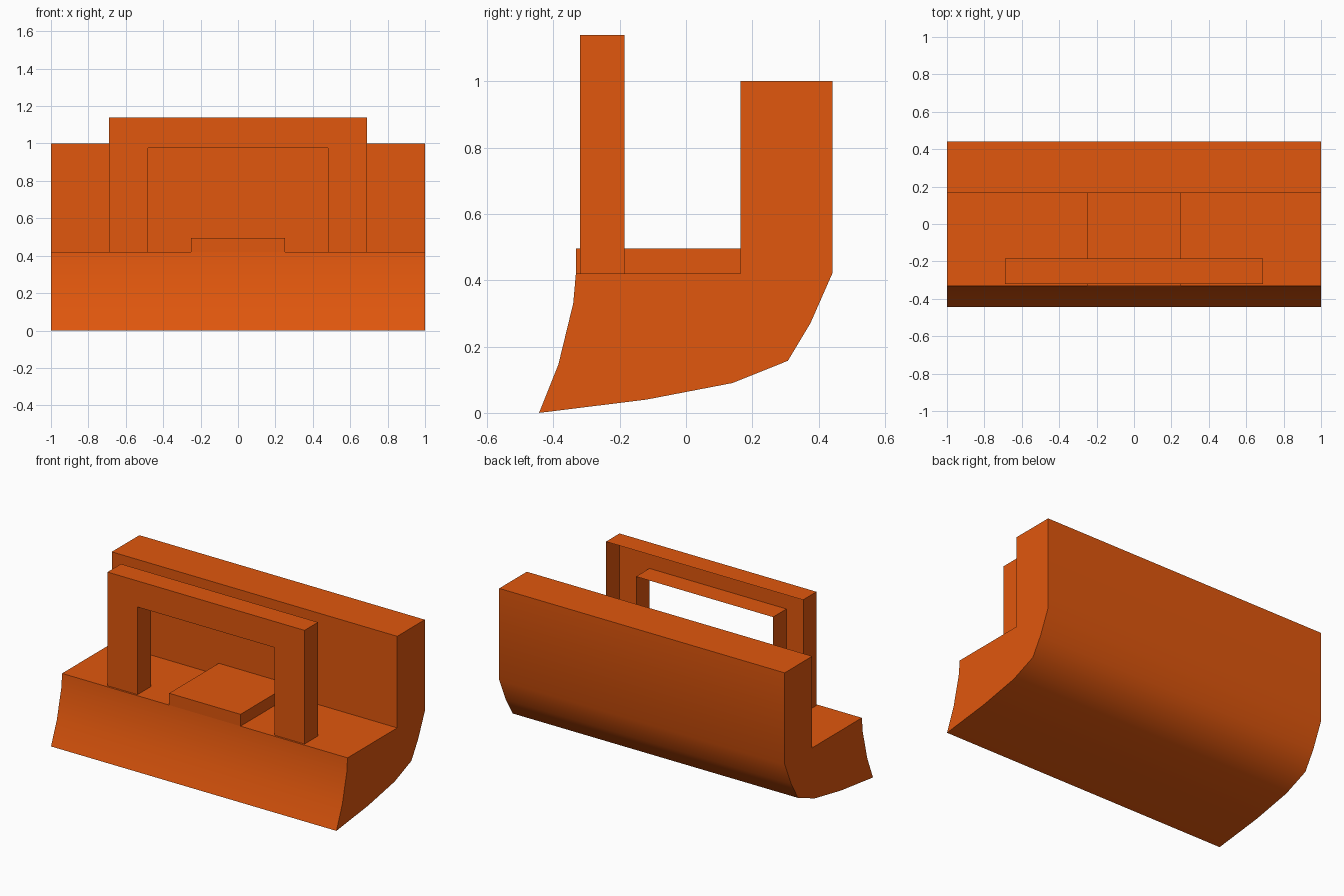
import bpy, bmesh, math
from mathutils import Vector

if "Cube" in bpy.data.objects:
    bpy.data.objects.remove(bpy.data.objects["Cube"])

orange = bpy.data.materials.new("burnt orange")
orange.diffuse_color = (0.75, 0.095, 0.004, 1)
orange.use_nodes = True
orange.node_tree.nodes["Principled BSDF"].inputs["Base Color"].default_value = orange.diffuse_color


def finish(bm, name, smooth_angle=None):
    mesh = bpy.data.meshes.new(name)
    bm.to_mesh(mesh)
    bm.free()
    mesh.materials.append(orange)
    obj = bpy.data.objects.new(name, mesh)
    bpy.context.collection.objects.link(obj)
    if smooth_angle:
        bpy.ops.object.select_all(action='DESELECT')
        obj.select_set(True)
        bpy.context.view_layer.objects.active = obj
        bpy.ops.object.shade_smooth_by_angle(angle=smooth_angle)
    return obj


def extrude(bm, points, axis_vec):
    """Make one polygon and sweep it; returns the start cap and end cap."""
    start = bm.faces.new([bm.verts.new(p) for p in points])
    geom = bmesh.ops.extrude_face_region(bm, geom=[start], use_keep_orig=True)["geom"]
    bmesh.ops.translate(bm, verts=[g for g in geom if isinstance(g, bmesh.types.BMVert)], vec=axis_vec)
    end = [g for g in geom if isinstance(g, bmesh.types.BMFace)][0]
    return start, end


# Curved body: side profile (y, z) swept along x
FLOOR, BACK = 0.42, 0.165
profile = [(-0.443, 0), (-0.385, 0.145), (-0.34, 0.33), (-0.332, FLOOR),
           (BACK, FLOOR), (BACK, 1.0), (0.441, 1.0), (0.441, FLOOR),
           (0.375, 0.27), (0.307, 0.157), (0.14, 0.09), (-0.12, 0.04)]
bm = bmesh.new()
extrude(bm, [(-1, y, z) for y, z in profile], (2, 0, 0))

# Raised pad: cut out the middle of the floor and lift it
for x in (-0.25, 0.25):
    floor = [f for f in bm.faces if abs(f.calc_center_median().z - FLOOR) < 1e-4
             and f.calc_center_median().y < BACK and abs(f.normal.z) > 0.9 or
             all(abs(v.co.z - FLOOR) < 1e-4 for v in f.verts)]
    geom = floor + list({e for f in floor for e in f.edges}) + list({v for f in floor for v in f.verts})
    bmesh.ops.bisect_plane(bm, geom=geom, plane_co=(x, 0, 0), plane_no=(1, 0, 0))
pad = [f for f in bm.faces if all(abs(v.co.z - FLOOR) < 1e-4 for v in f.verts)
       and abs(f.calc_center_median().x) < 0.1]
geom = bmesh.ops.extrude_face_region(bm, geom=pad)["geom"]
bmesh.ops.translate(bm, verts=[g for g in geom if isinstance(g, bmesh.types.BMVert)], vec=(0, 0, 0.075))
bmesh.ops.recalc_face_normals(bm, faces=bm.faces)
finish(bm, "curved_body", math.radians(45))

# Upright frame: arch outline swept backwards, open at the rear
outline = [(-0.69, FLOOR), (-0.69, 1.14), (0.69, 1.14), (0.69, FLOOR),
           (0.48, FLOOR), (0.48, 0.975), (-0.48, 0.975), (-0.48, FLOOR)]
bm = bmesh.new()
front, rear = extrude(bm, [(x, -0.32, z) for x, z in outline], (0, 0.135, 0))
bmesh.ops.recalc_face_normals(bm, faces=bm.faces)
bmesh.ops.delete(bm, geom=[rear], context='FACES_ONLY')
finish(bm, "front_frame")
